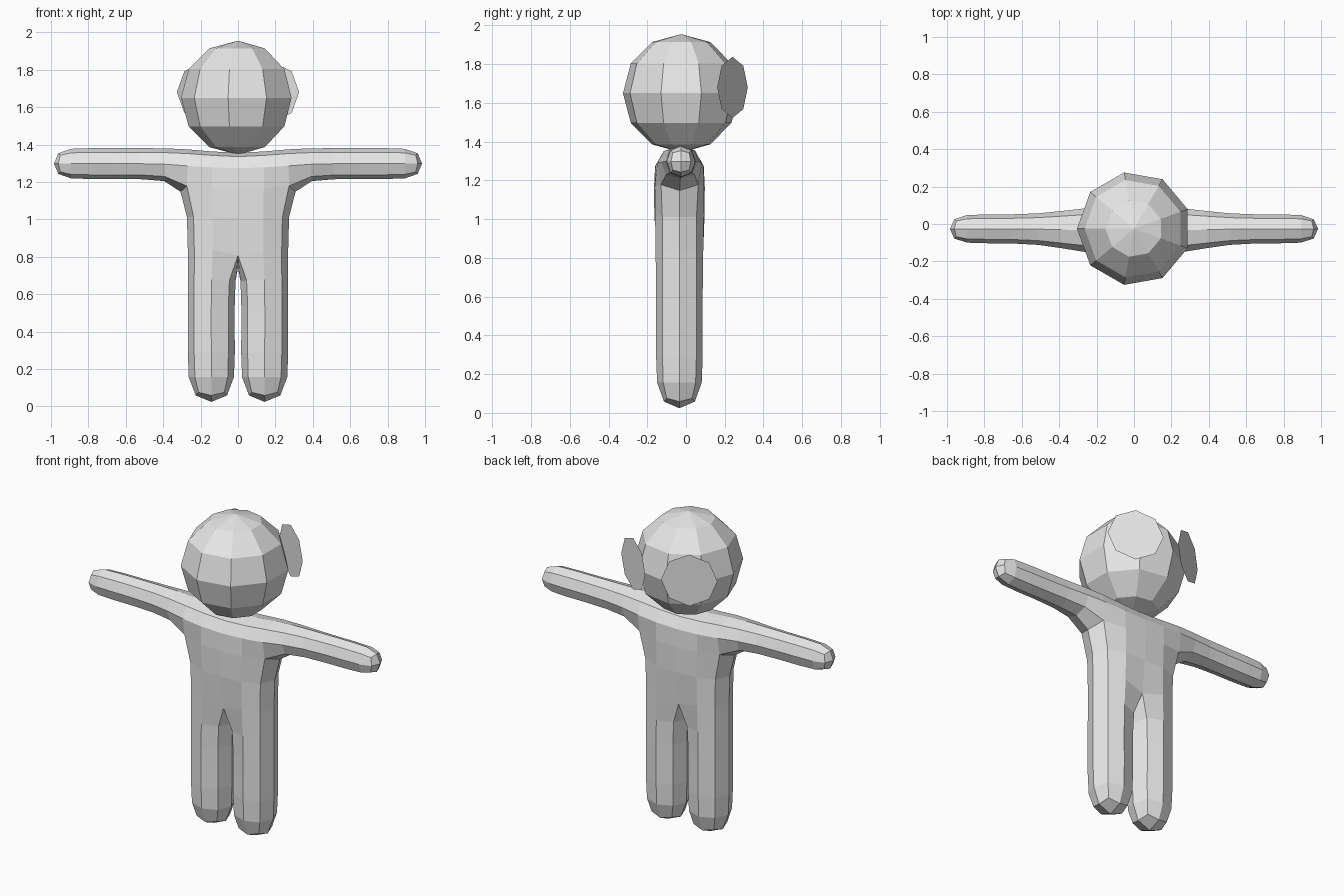
import bpy
import bmesh
from math import radians
from mathutils import Matrix

cube = bpy.data.objects.get("Cube")
if cube:
    bpy.data.objects.remove(cube, do_unlink=True)

grey = bpy.data.materials.new("plain_grey")
grey.use_nodes = True
grey.diffuse_color = (0.8, 0.8, 0.8, 1)
grey.node_tree.nodes["Principled BSDF"].inputs["Base Color"].default_value = (0.8, 0.8, 0.8, 1)


def finish(bm, name):
    bmesh.ops.recalc_face_normals(bm, faces=bm.faces)
    mesh = bpy.data.meshes.new(name)
    bm.to_mesh(mesh)
    bm.free()
    mesh.materials.append(grey)
    obj = bpy.data.objects.new(name, mesh)
    bpy.context.collection.objects.link(obj)
    return obj


def bridge(bm, a, b, sides=(0, 1, 2, 3)):
    for i in sides:
        j = (i + 1) % 4
        bm.faces.new((a[i], a[j], b[j], b[i]))


# Body: half a cage of leg, torso and arm, mirrored and subdivided
bm = bmesh.new()
FRONT, BACK, WIDE = -0.165, 0.097, 0.28


def level(z_in, z_out, inner):
    points = ((inner, FRONT, z_in), (WIDE, FRONT, z_out),
              (WIDE, BACK, z_out), (inner, BACK, z_in))
    return [bm.verts.new(p) for p in points]


foot = level(0, 0, 0.005)
ankle = level(0.3, 0.3, 0.005)
thigh = level(0.52, 0.52, 0.008)
crotch = level(0.83, 0.83, 0)
chest = level(1.2, 1.2, 0)
shoulder = level(1.35, 1.388, 0)
bm.faces.new(foot)
bridge(bm, foot, ankle)
bridge(bm, ankle, thigh)
bridge(bm, thigh, crotch)
bridge(bm, crotch, chest, (0, 1, 2))
bridge(bm, chest, shoulder, (0, 2))
bm.faces.new(shoulder)

ring = [chest[1], shoulder[1], shoulder[2], chest[2]]
for x in (0.5, 0.8, 1.0):
    section = ((-0.11, 1.208), (-0.11, 1.388), (0.058, 1.388), (0.058, 1.208))
    nxt = [bm.verts.new((x, y, z)) for y, z in section]
    bridge(bm, ring, nxt)
    ring = nxt
bm.faces.new(ring)

body = finish(bm, "body")
mirror = body.modifiers.new("mirror", 'MIRROR')
mirror.use_clip = True
smooth = body.modifiers.new("rounding", 'SUBSURF')
smooth.levels = smooth.render_levels = 1

# Head: nine-sided faceted ball
bm = bmesh.new()
bmesh.ops.create_uvsphere(
    bm, u_segments=9, v_segments=6, radius=0.305,
    matrix=Matrix.Translation((0, -0.025, 1.65)) @ Matrix.Rotation(radians(90), 4, 'Z'))
finish(bm, "head")

# Ears: upright eight-sided discs behind the head
for side, name in ((1, "left_ear"), (-1, "right_ear")):
    bm = bmesh.new()
    turn = Matrix.Rotation(radians(-30 * side), 4, 'Z') @ Matrix.Rotation(radians(-90), 4, 'X')
    bmesh.ops.create_circle(
        bm, cap_ends=True, segments=8, radius=0.158,
        matrix=Matrix.Translation((0.19 * side, 0.24, 1.68)) @ turn)
    finish(bm, name)
